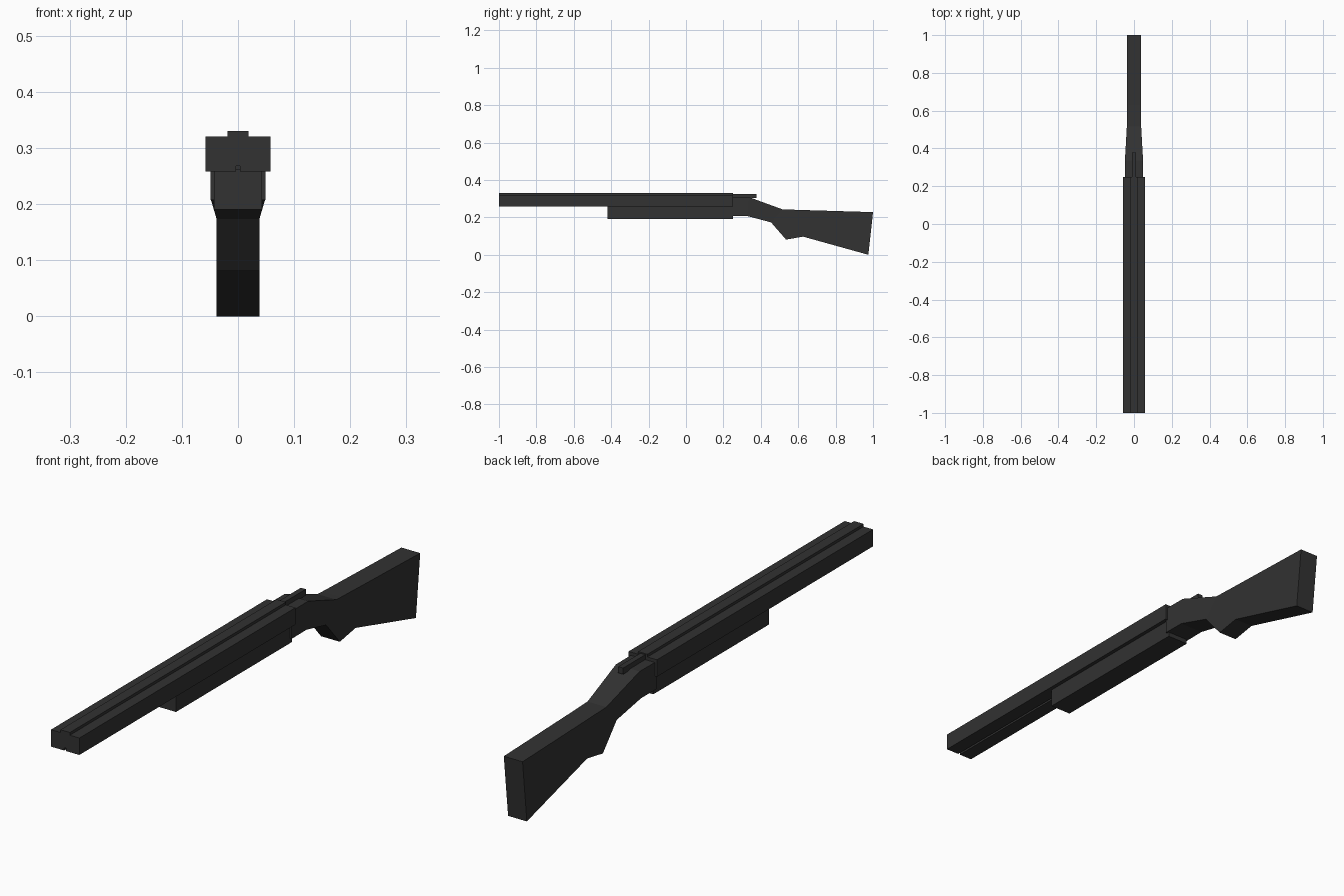
import bpy, bmesh

if "Cube" in bpy.data.objects:
    bpy.data.objects.remove(bpy.data.objects["Cube"])

dark = bpy.data.materials.new("dark_charcoal")
dark.diffuse_color = (0.032, 0.032, 0.032, 1)
dark.use_nodes = True
dark.node_tree.nodes["Principled BSDF"].inputs["Base Color"].default_value = dark.diffuse_color


def finish(name, bm):
    bmesh.ops.recalc_face_normals(bm, faces=bm.faces[:])
    mesh = bpy.data.meshes.new(name)
    bm.to_mesh(mesh)
    bm.free()
    mesh.materials.append(dark)
    obj = bpy.data.objects.new(name, mesh)
    bpy.context.collection.objects.link(obj)
    return obj


def extrude_along_y(name, half_profile, y0, y1):
    """Mirror a half profile of (x, z) points and extrude it along y."""
    outline = half_profile + [(-x, z) for x, z in reversed(half_profile)]
    bm = bmesh.new()
    face = bm.faces.new([bm.verts.new((x, y0, z)) for x, z in outline])
    ext = bmesh.ops.extrude_face_region(bm, geom=[face])["geom"]
    verts = [v for v in ext if isinstance(v, bmesh.types.BMVert)]
    bmesh.ops.translate(bm, verts=verts, vec=(0, y1 - y0, 0))
    return finish(name, bm)


# Twin barrels with the raised top rib and the groove underneath
extrude_along_y("barrels", [(0.004, 0.268), (0.004, 0.258), (0.0575, 0.258),
                            (0.0575, 0.32), (0.019, 0.32), (0.019, 0.33)],
                -1.0, 0.25)

# Fore-end below the barrels
extrude_along_y("fore_end", [(0.043, 0.19), (0.043, 0.262)], -0.42, 0.25)

# Opening lever on top of the receiver
extrude_along_y("top_lever", [(0.01, 0.303), (0.01, 0.326)], 0.24, 0.378)

# Receiver and stock: loft of (half width, bottom (y, z), top (y, z))
stations = [
    (0.049, (0.24, 0.207), (0.24, 0.308)),
    (0.048, (0.328, 0.207), (0.337, 0.308)),
    (0.038, (0.455, 0.173), (0.515, 0.243)),
    (0.038, (0.535, 0.081), (0.54, 0.242)),
    (0.038, (0.626, 0.097), (0.63, 0.239)),
    (0.038, (0.975, 0.0), (1.0, 0.228)),
]
bm = bmesh.new()
rings = [[bm.verts.new((s * w, *p)) for s, p in ((-1, b), (1, b), (1, t), (-1, t))]
         for w, b, t in stations]
for r0, r1 in zip(rings, rings[1:]):
    for i in range(4):
        j = (i + 1) % 4
        bm.faces.new((r0[i], r0[j], r1[j], r1[i]))
bm.faces.new(rings[0])
bm.faces.new(rings[-1])
finish("receiver_and_stock", bm)
